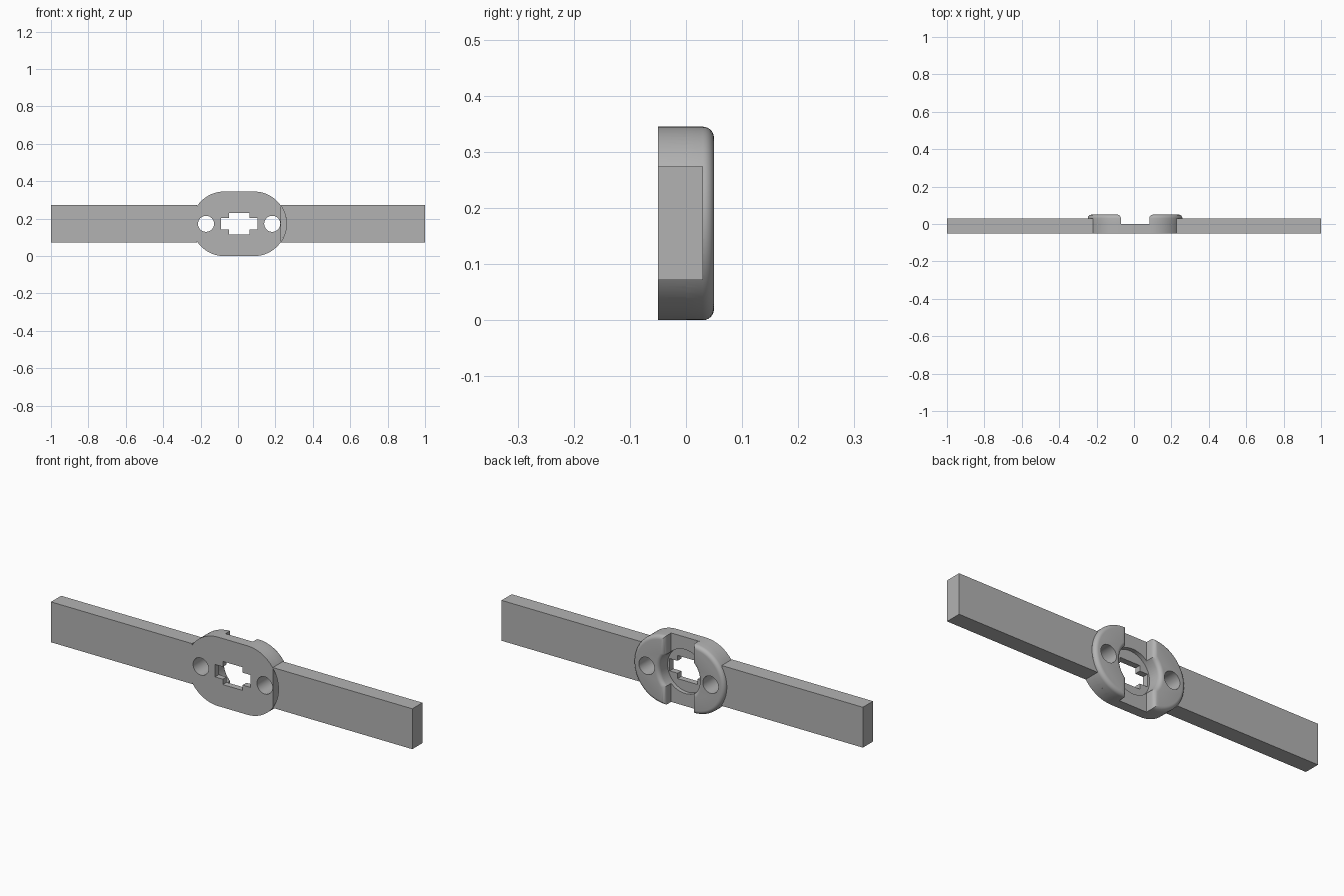
import bpy, bmesh, math

if "Cube" in bpy.data.objects:
    bpy.data.objects.remove(bpy.data.objects["Cube"])

CX, CZ = 0.006, 0.1725        # hub centre
R, C = 0.1725, 0.0805         # hub end radius and end-centre offset
FRONT, FLOOR, ARM_BACK, BACK = -0.05, 0.0, 0.03, 0.05
SLOT, BORE = 0.076, 0.11      # half width of channel, radius of counterbore

grey = bpy.data.materials.new("grey")
grey.diffuse_color = (0.45, 0.45, 0.45, 1)
grey.use_nodes = True
grey.node_tree.nodes["Principled BSDF"].inputs["Base Color"].default_value = grey.diffuse_color


def arc(cx, r, a0, a1, n):
    return [(cx + r * math.cos(a0 + (a1 - a0) * i / n),
             r * math.sin(a0 + (a1 - a0) * i / n)) for i in range(n + 1)]


def box(x0, x1, z0, z1):
    return [(x0, z0), (x1, z0), (x1, z1), (x0, z1)]


def loft(name, rings):
    """Skin (y, outline) rings with matching point counts; outlines are hub-centred."""
    bm = bmesh.new()
    loops = [[bm.verts.new((x + CX, y, z + CZ)) for x, z in pts] for y, pts in rings]
    n = len(loops[0])
    for a, b in zip(loops, loops[1:]):
        for i in range(n):
            bm.faces.new((a[i], a[(i + 1) % n], b[(i + 1) % n], b[i]))
    bm.faces.new(loops[0][::-1])
    bm.faces.new(loops[-1])
    bmesh.ops.recalc_face_normals(bm, faces=bm.faces)
    me = bpy.data.meshes.new(name)
    bm.to_mesh(me)
    bm.free()
    ob = bpy.data.objects.new(name, me)
    me.materials.append(grey)
    bpy.context.collection.objects.link(ob)
    return ob


def prism(name, pts, y0, y1):
    return loft(name, [(y0, pts), (y1, pts)])


def pad_outline(d, side):
    """Half-moon pad shrunk by d: outer arc, straight channel edge, concave bore edge."""
    a = math.acos((SLOT + d - C) / (R - d))
    b = math.acos((SLOT + d) / (BORE + d))
    pts = arc(C, R - d, -a, a, 40) + arc(0, BORE + d, b, -b, 16)
    return [(side * x, z) for x, z in pts]


def combine(target, other, op):
    m = target.modifiers.new(op, 'BOOLEAN')
    m.operation, m.solver, m.object = op, 'EXACT', other
    bpy.context.view_layer.objects.active = target
    bpy.ops.object.modifier_apply(modifier=m.name)
    bpy.data.objects.remove(other)


# Hub base plate
H = math.pi / 2
hub = prism("hub_with_arms", arc(C, R, -H, H, 40) + arc(-C, R, H, 3 * H, 40), FRONT, FLOOR)

# Rounded pads on the back
for side in (1, -1):
    rings = [(FLOOR, pad_outline(0, side))]
    for i in range(7):
        t = H * i / 6
        rings.append((ARM_BACK + 0.02 * math.sin(t), pad_outline(0.02 * (1 - math.cos(t)), side)))
    combine(hub, loft("pad", rings), 'UNION')

# Flat arms
for x0, x1 in ((-1 - CX, -0.225), (0.222, 1 - CX)):
    combine(hub, prism("arm", box(x0, x1, -0.1005, 0.1015), FRONT, ARM_BACK), 'UNION')

# Counterbore, keyed centre opening and bolt holes
combine(hub, prism("bore", arc(0, BORE, 0, 4 * H * 63 / 64, 63), -0.02, 0.1), 'DIFFERENCE')
k = [(0.098, 0.031), (0.055, 0.031), (0.055, 0.058)]
key = k + [(-x, z) for x, z in k[::-1]] + [(-x, -z) for x, z in k] + [(x, -z) for x, z in k[::-1]]
combine(hub, prism("key", key, -0.1, 0.1), 'DIFFERENCE')
for side in (1, -1):
    hole = arc(side * 0.177, 0.043, 0, 4 * H * 31 / 32, 31)
    combine(hub, prism("hole", hole, -0.1, 0.1), 'DIFFERENCE')

# Shallow crescent gap where the right arm meets the hub
a = math.acos((0.223 - C) / R)
combine(hub, prism("gap", arc(C, R, -a, a, 20), -0.1, ARM_BACK), 'DIFFERENCE')

bpy.ops.object.select_all(action='DESELECT')
hub.select_set(True)
bpy.context.view_layer.objects.active = hub
bpy.ops.object.shade_smooth_by_angle(angle=math.radians(30))
